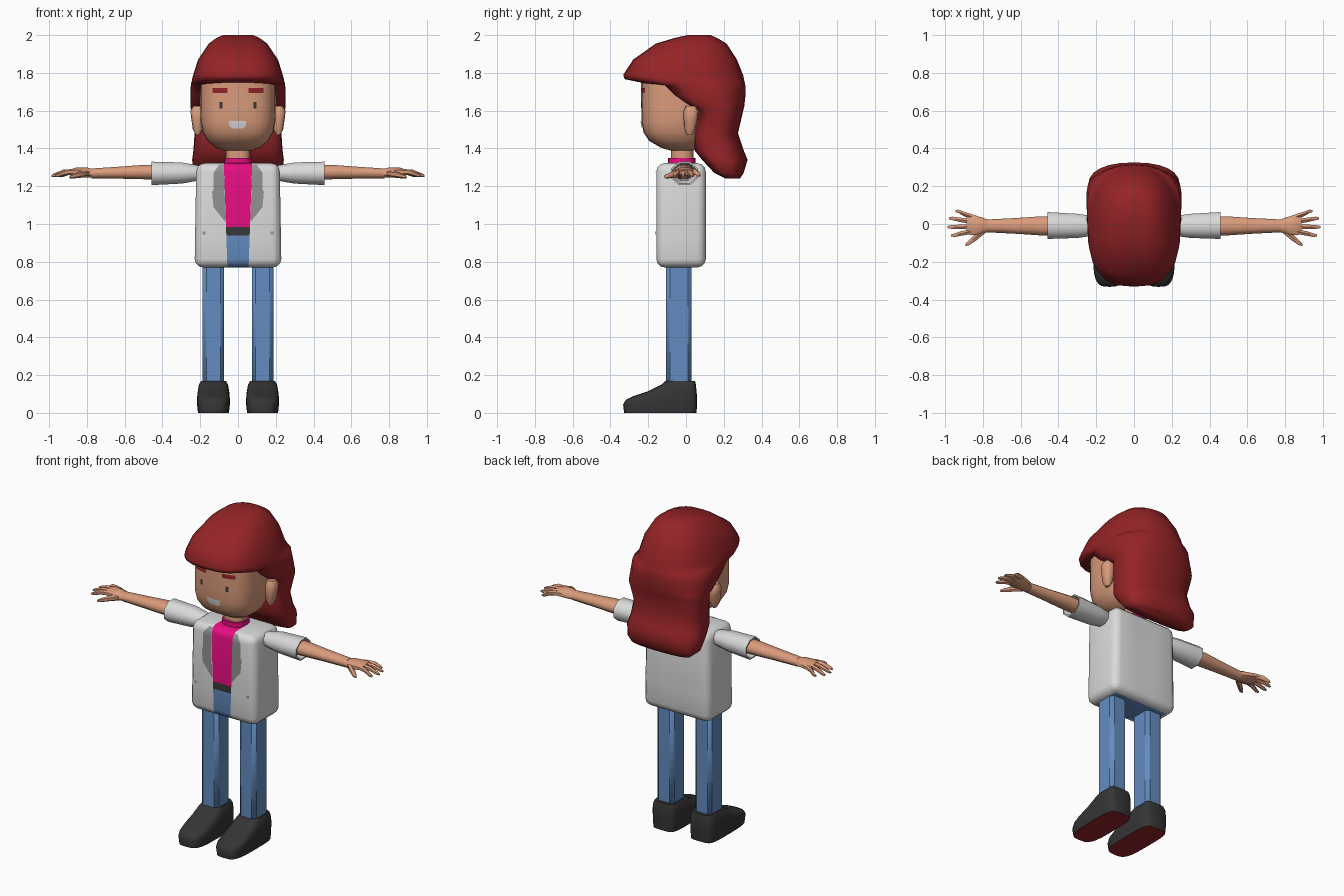
import bpy, bmesh, math
from mathutils import Vector
from mathutils.bvhtree import BVHTree

if "Cube" in bpy.data.objects:
    bpy.data.objects.remove(bpy.data.objects["Cube"])


def material(name, r, g, b):
    m = bpy.data.materials.new(name)
    m.diffuse_color = (r, g, b, 1)
    m.use_nodes = True
    m.node_tree.nodes["Principled BSDF"].inputs["Base Color"].default_value = m.diffuse_color
    return m


RED = material("dark red", 0.30, 0.017, 0.02)
SKIN = material("skin", 0.70, 0.33, 0.20)
WHITE = material("off white", 0.70, 0.70, 0.70)
PINK = material("hot pink", 0.80, 0.004, 0.22)
DENIM = material("denim blue", 0.125, 0.265, 0.53)
SHOE = material("shoe black", 0.035, 0.035, 0.035)
GREY = material("lapel grey", 0.29, 0.29, 0.29)
DARK = material("dark grey", 0.04, 0.04, 0.04)


def finish(name, bm, mats, mirror=False, angle=40):
    """Turn a bmesh into a smooth-by-angle object, optionally mirrored in x."""
    me = bpy.data.meshes.new(name)
    bm.to_mesh(me)
    bm.free()
    for m in mats:
        me.materials.append(m)
    me.shade_smooth()
    me.set_sharp_from_angle(angle=math.radians(angle))
    ob = bpy.data.objects.new(name, me)
    bpy.context.scene.collection.objects.link(ob)
    if mirror:
        ob.modifiers.new("Mirror", 'MIRROR')
    return ob


def loft(rings):
    """Skin a list of equal-length rings and cap both ends."""
    bm = bmesh.new()
    loops = [[bm.verts.new(p) for p in r] for r in rings]
    n = len(loops[0])
    for a, b in zip(loops, loops[1:]):
        for i in range(n):
            bm.faces.new((a[i], a[(i + 1) % n], b[(i + 1) % n], b[i]))
    bm.faces.new(loops[0])
    bm.faces.new(loops[-1])
    bmesh.ops.recalc_face_normals(bm, faces=bm.faces[:])
    bm.normal_update()
    return bm


def ring(z, yf, yb, hw, cx=0, nf=2.5, nb=2.5, seg=24):
    """Horizontal superellipse from yf to yb, half width hw."""
    pts, yc, ry = [], (yf + yb) / 2, (yb - yf) / 2
    for i in range(seg):
        c, s = math.cos(math.tau * i / seg), math.sin(math.tau * i / seg)
        e = 2 / (nf if s < 0 else nb)
        pts.append((cx + hw * math.copysign(abs(c) ** e, c),
                    yc + ry * math.copysign(abs(s) ** e, s), z))
    return pts


def tube(name, stations, mat, seg=8):
    """Limb along x; stations are x, y, z, y radius, z radius."""
    rings = []
    for x, y, z, ry, rz in stations:
        k = 1 / math.cos(math.pi / seg)
        rings.append([(x, y + k * ry * math.cos(math.tau * (i + .5) / seg),
                       z + k * rz * math.sin(math.tau * (i + .5) / seg)) for i in range(seg)])
    return finish(name, loft(rings), [mat], mirror=True, angle=55)


def rounded_box(lo, hi, offset, segments):
    bm = bmesh.new()
    bmesh.ops.create_cube(bm, size=1)
    for v in bm.verts:
        v.co = Vector([l + (c + .5) * (h - l) for l, h, c in zip(lo, hi, v.co)])
    bmesh.ops.bevel(bm, geom=bm.edges[:], offset=offset, segments=segments,
                    profile=.5, affect='EDGES')
    return bm


def cut(bm, co, no):
    bmesh.ops.bisect_plane(bm, geom=bm.verts[:] + bm.edges[:] + bm.faces[:],
                           plane_co=co, plane_no=no)


def plate(name, outline, target, mat, mirror=True):
    """Thin decal: an x-z outline laid on the front of the target."""
    tree = BVHTree.FromPolygons([v.co for v in target.data.vertices],
                                [p.vertices[:] for p in target.data.polygons])
    bm = bmesh.new()
    bm.faces.new([bm.verts.new((x, 0, z)) for x, z in outline])
    bmesh.ops.triangulate(bm, faces=bm.faces[:])
    for axis in (0, 2):
        lo = min(v.co[axis] for v in bm.verts)
        hi = max(v.co[axis] for v in bm.verts)
        no = Vector((axis == 0, 0, axis == 2))
        for i in range(1, int((hi - lo) / 0.012) + 1):
            cut(bm, no * (lo + i * 0.012), no)
    for v in bm.verts:
        hit = tree.ray_cast(Vector((v.co.x, -1, v.co.z)), Vector((0, 1, 0)))[0]
        v.co.y = (hit.y if hit else -0.1) - 0.004
    bm.normal_update()
    for f in bm.faces:
        if f.normal.y > 0:
            f.normal_flip()
    finish(name, bm, [mat], mirror)


def rect(x0, x1, z0, z1):
    return [(x0, z0), (x1, z0), (x1, z1), (x0, z1)]


# Jacket torso: shirt, belt and jeans show through the tapered front opening
bm = rounded_box((-.23, -.157, .77), (.23, .105, 1.322), .045, 3)
for v in bm.verts:
    v.co.x *= 1 - .04 * (v.co.z - .77) / .55
for s in (1, -1):
    cut(bm, (s * .056, 0, .77), (s * .55, 0, -.019))
for z in (.94, .985):
    cut(bm, (0, 0, z), (0, 0, 1))
cut(bm, (0, -.03, 0), (0, 1, 0))
bm.normal_update()
for f in bm.faces:
    c = f.calc_center_median()
    if f.normal.z < -.99:
        f.material_index = 3
    elif abs(c.x) < .056 + .019 * (c.z - .77) / .55 and c.y < -.03:
        f.material_index = 1 if c.z > .985 else 2 if c.z > .94 else 3
torso = finish("jacket_torso", bm, [WHITE, PINK, DARK, DENIM])

# Jacket lapels and buttons
plate("lapel", [(.075, 1.314), (.066, 1.01), (.13, 1.09), (.137, 1.17), (.108, 1.22),
                (.13, 1.27), (.10, 1.314)], torso, GREY)
plate("button", rect(.172, .188, .945, .96), torso, GREY)

# Collar and neck
finish("shirt_collar", loft([ring(1.30, -.095, .05, .075), ring(1.35, -.095, .05, .072)]), [PINK])
finish("neck", loft([ring(1.30, -.08, .04, .065), ring(1.43, -.08, .04, .065)]), [SKIN])

# Head
head = finish("head", loft([ring(*r, nf=3, nb=2.6) for r in (
    (1.388, -.08, .03, .07), (1.405, -.135, .07, .12), (1.44, -.195, .10, .162),
    (1.485, -.225, .12, .186), (1.54, -.236, .14, .198), (1.62, -.237, .15, .20),
    (1.80, -.237, .15, .20))]), [SKIN])
finish("ear", loft([ring(*r, cx=.213, seg=12) for r in (
    (1.47, .005, .035, .01), (1.50, -.008, .05, .026), (1.56, -.013, .062, .035),
    (1.60, -.013, .066, .039), (1.625, 0, .05, .025))]), [SKIN], mirror=True)

# Face details
plate("eye", rect(.081, .098, 1.612, 1.645), head, DARK)
plate("eyebrow", rect(.055, .135, 1.695, 1.72), head, RED)
plate("mouth", [(-.047, 1.545), (-.047, 1.52), (-.03, 1.507), (.025, 1.507), (.042, 1.52),
                (.042, 1.545)], head, WHITE, mirror=False)

# Hair: fringe overhang on top, long fall behind the ears
cap = ((2.0, .01, .13, .08), (1.985, -.06, .165, .115), (1.955, -.16, .215, .155),
       (1.87, -.28, .27, .212), (1.79, -.332, .302, .237), (1.767, -.325, .307, .243))
fall = ((1.745, -.22, .312, .248), (1.735, -.14, .314, .25), (1.68, -.08, .315, .252),
        (1.62, .015, .308, .252), (1.60, .06, .303, .248), (1.48, .04, .275, .23),
        (1.39, .045, .305, .236), (1.34, .085, .326, .243), (1.27, .15, .305, .236),
        (1.24, .21, .285, .20))
finish("hair", loft([ring(*r, nf=2.8, nb=2.2) for r in cap] +
                    [ring(*r, nf=4, nb=2.3) for r in fall]), [RED], angle=70)

# Sleeves with open cuffs, then forearms
tube("sleeve", [(.19, -.012, 1.27, .045, .035), (.235, -.01, 1.27, .055, .045),
                (.30, -.01, 1.27, .064, .056), (.457, -.008, 1.268, .071, .062),
                (.457, -.008, 1.268, .063, .054), (.41, -.008, 1.27, .05, .04)], WHITE)
tube("forearm", [(.40, -.01, 1.275, .05, .04), (.50, -.01, 1.275, .05, .038),
                 (.62, -.01, 1.272, .042, .032), (.775, -.01, 1.268, .034, .026)], SKIN)

# Hands
tube("palm", [(.765, -.01, 1.268, .03, .022), (.80, -.009, 1.272, .042, .027),
              (.86, -.004, 1.276, .056, .022), (.888, -.002, 1.274, .05, .014)], SKIN)
for i, (y0, x1, y1) in enumerate(((.04, .945, .068), (.014, .98, .03),
                                  (-.014, .988, -.016), (-.04, .968, -.06))):
    tube("finger_%d" % (i + 1), [(.86, y0, 1.277, .013, .013),
         ((.86 + x1) / 2, (y0 + y1) / 2, 1.273, .012, .013),
         (x1 - .015, y1, 1.258, .009, .009), (x1, y1, 1.254, .005, .005)], SKIN, 6)
tube("thumb", [(.79, -.03, 1.268, .02, .018), (.835, -.068, 1.262, .019, .015),
               (.875, -.1, 1.253, .014, .011), (.892, -.11, 1.249, .006, .006)], SKIN, 6)

# Legs: chamfered posts
finish("leg", rounded_box((.073, -.105, .13), (.188, .03, .80), .02, 1), [DENIM], mirror=True)

# Shoes with red soles
bm = loft([ring(*r, cx=.13, nf=3.5, nb=5) for r in (
    (0, -.328, .056, .082), (.045, -.333, .058, .087), (.07, -.318, .058, .087),
    (.088, -.28, .058, .086), (.115, -.2, .056, .083), (.15, -.13, .052, .077),
    (.168, -.11, .048, .066))])
for f in bm.faces:
    f.material_index = int(f.normal.z < -.95)
finish("shoe", bm, [SHOE, RED], mirror=True, angle=50)
